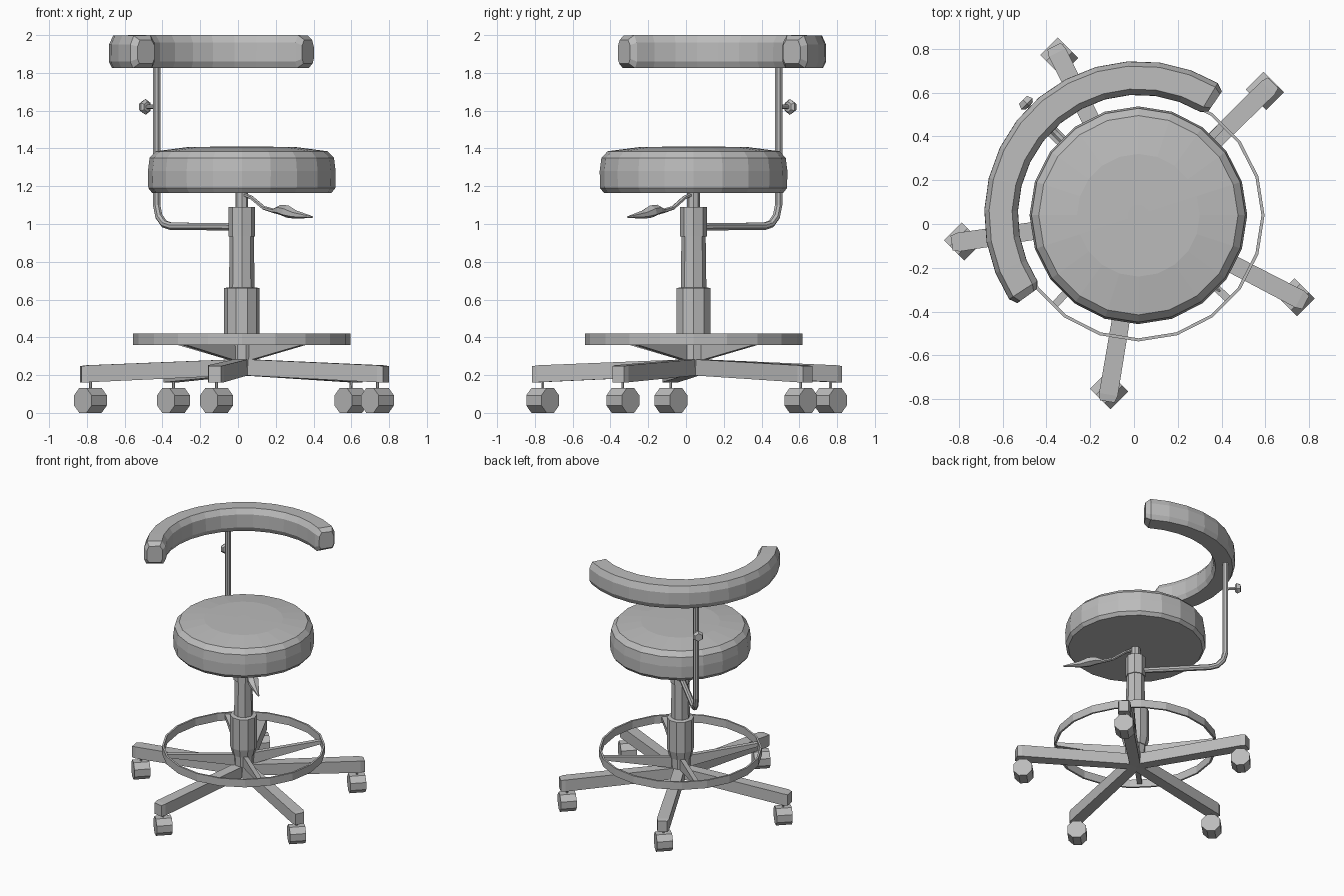
import bpy, math
from math import cos, sin, radians, pi
from mathutils import Vector

if "Cube" in bpy.data.objects:
    bpy.data.objects.remove(bpy.data.objects["Cube"])

gray = bpy.data.materials.new("plain_gray")
gray.use_nodes = True
gray.diffuse_color = (0.5, 0.5, 0.5, 1)
gray.node_tree.nodes["Principled BSDF"].inputs["Base Color"].default_value = (0.5, 0.5, 0.5, 1)

AXIS = Vector((0.02, 0.04, 0))   # centre line of column and seat
BACK = radians(136)              # direction the backrest sits in


def add_mesh(name, verts, faces):
    mesh = bpy.data.meshes.new(name)
    mesh.from_pydata(verts, [], faces)
    mesh.materials.append(gray)
    obj = bpy.data.objects.new(name, mesh)
    bpy.context.collection.objects.link(obj)
    return obj


def loft(name, rings, closed=False):
    """Skin a list of equal-sized vertex rings; cap the ends unless closed."""
    n, count = len(rings[0]), len(rings)
    verts = [v for ring in rings for v in ring]
    faces = []
    for i in range(count if closed else count - 1):
        a, b = i * n, (i + 1) % count * n
        faces += [(a + j, a + (j + 1) % n, b + (j + 1) % n, b + j) for j in range(n)]
    if not closed:
        faces += [tuple(reversed(range(n))), tuple(range((count - 1) * n, count * n))]
    obj = add_mesh(name, verts, faces)
    bpy.context.view_layer.objects.active = obj
    bpy.ops.object.mode_set(mode='EDIT')
    bpy.ops.mesh.select_all(action='SELECT')
    bpy.ops.mesh.normals_make_consistent(inside=False)
    bpy.ops.object.mode_set(mode='OBJECT')
    return obj


def polar(angle, r, z):
    return AXIS + Vector((r * cos(angle), r * sin(angle), z))


def lathe(name, profile, sides):
    """Turn (radius, height) points around the column axis."""
    return loft(name, [[polar(2 * pi * j / sides, r, z) for j in range(sides)]
                       for r, z in profile])


def rod(name, points, radii, sides=8, flat=1.0):
    """Tube through points lying in one vertical plane, with a radius at each."""
    points = [Vector(p) for p in points]
    run = points[-1] - points[0]
    side = Vector((run.y, -run.x, 0)).normalized()
    rings = []
    for i, p in enumerate(points):
        t = (points[min(i + 1, len(points) - 1)] - points[max(i - 1, 0)]).normalized()
        up = t.cross(side)
        rings.append([p + radii[i] * (side * cos(a) + up * sin(a) * flat)
                      for a in [2 * pi * (j + 0.5) / sides for j in range(sides)]])
    return loft(name, rings)


def bar(name, angle, stations):
    """Radial bar; each station is (radius, half width, bottom, top)."""
    side = Vector((-sin(angle), cos(angle), 0))
    rings = []
    for r, w, low, high in stations:
        rings.append([polar(angle, r, z) + side * s
                      for s, z in ((-w, low), (w, low), (w, high), (-w, high))])
    return loft(name, rings)


# Seat cushion
lathe("seat", [(0.475, 1.165), (0.495, 1.19), (0.497, 1.28), (0.488, 1.35),
               (0.455, 1.385), (0.28, 1.408), (0.05, 1.41)], 20)

# Column: hub, outer sleeve, gas lift, bracket collar, seat spigot
lathe("column_hub", [(0.07, 0.24), (0.075, 0.38)], 10)
lathe("column_sleeve", [(0.08, 0.36), (0.095, 0.42), (0.095, 0.66), (0.07, 0.665)], 10)
lathe("gas_lift", [(0.068, 0.65), (0.064, 0.94)], 8)
lathe("bracket_collar", [(0.071, 0.935), (0.071, 1.09)], 8)
lathe("seat_spigot", [(0.034, 1.08), (0.034, 1.17)], 8)

# Footring and its spokes
section = ((0.562, 0.36), (0.576, 0.36), (0.576, 0.42), (0.562, 0.42))
loft("footring", [[polar(2 * pi * i / 20, r, z) for r, z in section]
                  for i in range(20)], closed=True)
for k in range(4):
    bar(f"footring_spoke_{k + 1}", radians(47 + 90 * k),
        [(0.03, 0.017, 0.27, 0.36), (0.567, 0.017, 0.385, 0.41)])

# Five-star base with casters, all wheels pointing the same way
axle = Vector((1, 1, 0)).normalized()
roll = Vector((1, -1, 0)).normalized()
for k in range(5):
    angle = radians(44.5 + 72 * k)
    bar(f"base_arm_{k + 1}", angle, [(0, 0.038, 0.2, 0.285), (0.83, 0.043, 0.162, 0.252),
                                     (0.862, 0.034, 0.162, 0.247)])
    hub = polar(angle, 0.81, 0.066)
    rings = []
    for s in (-0.057, 0.057):
        rings.append([hub + axle * s + 0.071 * (roll * cos(a) + Vector((0, 0, sin(a))))
                      for a in [pi / 4 * (j + 0.5) for j in range(8)]])
    loft(f"caster_wheel_{k + 1}", rings)
    rod(f"caster_stem_{k + 1}", [hub + Vector((0, 0, 0.05)), hub + Vector((0.001, 0, 0.11))],
        [0.008, 0.008], 6)

# Curved backrest with rounded ends
profile = ((0.06, 0), (0.077, 0.035), (0.076, 0.125), (0.055, 0.172),
           (-0.05, 0.175), (-0.076, 0.135), (-0.077, 0.035), (-0.06, 0))
rings = []
stops = [-80, -77] + list(range(-66, 67, 12)) + [77, 80]
for d in stops:
    scale = 0.72 if abs(d) == 80 else 1
    rings.append([polar(BACK + radians(d), 0.627 + r * scale, 1.912 + (z - 0.087) * scale)
                  for r, z in profile])
loft("backrest", rings)

# Bent support post from the collar up to the backrest
bend = ((0.04, 0.985), (0.53, 0.988), (0.58, 1.0), (0.62, 1.04), (0.637, 1.1), (0.637, 1.86))
post_angle = radians(135)
rod("backrest_post", [polar(post_angle, r, z) for r, z in bend], [0.021] * 6)

# Clamping knob on the post
rod("backrest_knob", [polar(post_angle, r, 1.62) for r in (0.64, 0.705, 0.706, 0.72, 0.745)],
    [0.012, 0.012, 0.028, 0.042, 0.03], 6)

# Height lever with a flattened paddle
path = ((0.02, 1.155), (0.07, 1.14), (0.16, 1.085), (0.23, 1.07), (0.28, 1.075),
        (0.33, 1.066), (0.39, 1.05), (0.51, 1.037))
rod("height_lever", [polar(radians(-43), r, z) for r, z in path],
    [0.014, 0.014, 0.014, 0.016, 0.036, 0.044, 0.03, 0.006], 6, flat=0.75)
